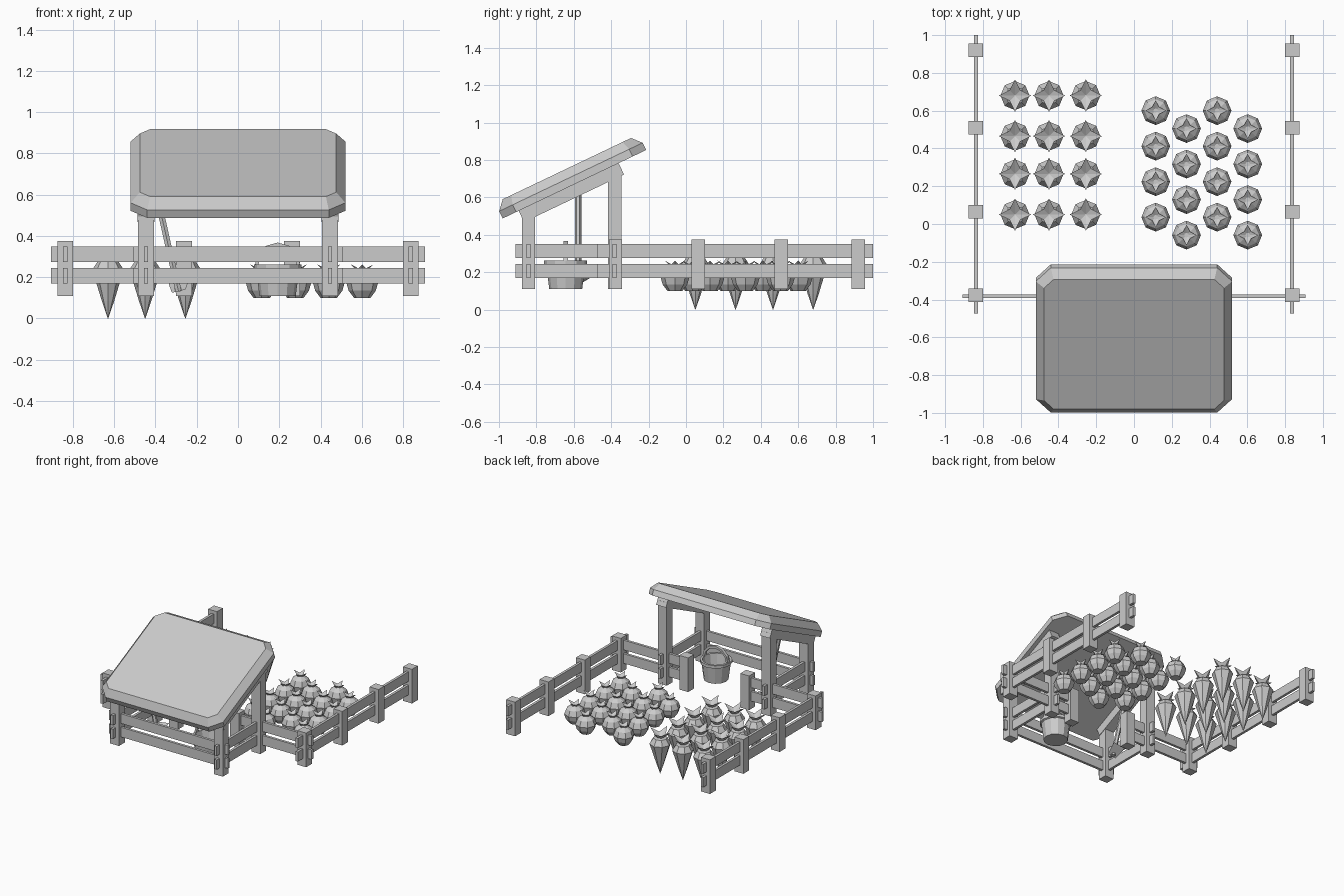
import bpy, bmesh, math
from mathutils import Vector, Matrix

if "Cube" in bpy.data.objects:
    bpy.data.objects.remove(bpy.data.objects["Cube"])


def make(name, verts, faces):
    me = bpy.data.meshes.new(name)
    bm = bmesh.new()
    vs = [bm.verts.new(v) for v in verts]
    for f in faces:
        bm.faces.new([vs[i] for i in f])
    bmesh.ops.recalc_face_normals(bm, faces=bm.faces)
    bm.to_mesh(me)
    bm.free()
    ob = bpy.data.objects.new(name, me)
    bpy.context.collection.objects.link(ob)
    return ob


def box(name, x0, x1, y0, y1, z0, z1):
    v = [(x, y, z) for x in (x0, x1) for y in (y0, y1) for z in (z0, z1)]
    return make(name, v, [(0, 1, 3, 2), (4, 6, 7, 5), (0, 4, 5, 1),
                          (2, 3, 7, 6), (0, 2, 6, 4), (1, 5, 7, 3)])


def loft(name, rings, caps=True):
    n = len(rings[0])
    v = [p for r in rings for p in r]
    f = [(k*n+i, k*n+(i+1) % n, (k+1)*n+(i+1) % n, (k+1)*n+i)
         for k in range(len(rings)-1) for i in range(n)]
    if caps:
        f += [tuple(range(n)), tuple(range((len(rings)-1)*n, len(rings)*n))]
    return make(name, v, f)


def ring(r, z, n=8, c=(0, 0)):
    return [(c[0]+r*math.cos(2*math.pi*i/n), c[1]+r*math.sin(2*math.pi*i/n), z) for i in range(n)]


def star(rt, zt, rv, zv):
    return [(r*math.cos(i*math.pi/4), r*math.sin(i*math.pi/4), z)
            for i, (r, z) in enumerate([(rt, zt), (rv, zv)]*4)]


def post(name, x, y, top=0.375):
    box(name, x-.038, x+.038, y-.036, y+.036, .11, top)


def rails(name, a, b):
    # pair of boards along x or y
    dx, dy = (0, .01) if a[1] == b[1] else (.01, 0)
    for z in (.17, .275):
        box(name, a[0]-dx, b[0]+dx, a[1]-dy, b[1]+dy, z, z+.075)


# Fences and shed frame, both sides
FY, BY = -.842, -.382
for s in (-1, 1):
    for y in (.92, .51, .065, BY + .005):
        post("fence_post", s*.837, y)
    rails("side_fence_rail", (s*.837, -.475), (s*.837, 1.0))
    post("gate_post", s*.262, BY)
    xa, xb = sorted((s*.225, s*.907))
    rails("cross_fence_rail", (xa, BY), (xb, BY))
    post("shed_front_post", s*.446, FY, .54)
    post("shed_back_post", s*.446, BY, .755)
    rails("shed_side_rail", (s*.446, -.912), (s*.446, -.31))
rails("shed_front_rail", (-.51, FY), (.51, FY))

# Roof: octagonal slab with chamfered top edge, tilted about x
tilt = Matrix.Rotation(math.radians(25.5), 4, 'X')


def octagon(hx, hu, c, n):
    pts = [(hx, hu-c), (hx-c, hu), (-hx+c, hu), (-hx, hu-c),
           (-hx, -hu+c), (-hx+c, -hu), (hx-c, -hu), (hx, -hu+c)]
    return [tuple(tilt @ Vector((x, u-.25, n))) for x, u in pts]


loft("roof", [octagon(.52, .425, .08, .862), octagon(.52, .425, .08, .905),
              octagon(.476, .38, .05, .955)])

# Sloping beams under the roof
for s in (-1, 1):
    b = box("roof_beam", s*.446-.042, s*.446+.042, -.58, .012, .795, .87)
    b.data.transform(tilt)

# Carrots
body = [ring(.001, 0), ring(.03, .085), ring(.056, .17), ring(.077, .235), ring(.05, .277), ring(.02, .282)]
for x in (-.63, -.45, -.255):
    for y in (.68, .465, .265, .05):
        loft("carrot", body).location = (x, y, 0)
        loft("carrot_leaves", [ring(.018, .275), star(.086, .335, .04, .305), ring(.004, .285)]).location = (x, y, 0)

# Onions in staggered columns
body = [ring(.04, .1), ring(.066, .135), ring(.076, .17), ring(.06, .21), ring(.022, .235)]
for k, x in enumerate((.115, .278, .44, .602)):
    for j in range(4):
        y = (.6 if k % 2 == 0 else .505) - j*.188
        loft("onion", body).location = (x, y, 0)
        loft("onion_leaves", [ring(.018, .225), star(.055, .262, .026, .243), ring(.004, .23)]).location = (x, y, 0)

# Bucket: open tapered tub with rim and handle
C = (.192, -.643)
loft("bucket", [ring(.088, .11, 12, C), ring(.104, .235, 12, C), ring(.115, .24, 12, C),
                ring(.115, .262, 12, C), ring(.098, .262, 12, C), ring(.078, .125, 12, C)])
arc = [(math.cos(math.pi*i/6), math.sin(math.pi*i/6)) for i in range(7)]
loft("bucket_handle", [[(C[0]+c*r, C[1]+d, .25+q*h) for r, h, d in
                        ((.112, .118, -.012), (.112, .118, .012), (.096, .1, .012), (.096, .1, -.012))]
                       for c, q in arc])

# Leaning hoe
top, low = Vector((-.4, -.577, .63)), Vector((-.288, -.577, .13))
q = (low-top).to_track_quat('Z', 'Y')
stick = loft("hoe_handle", [ring(.017, 0, 6), ring(.017, (low-top).length, 6)])
stick.matrix_world = Matrix.Translation(top) @ q.to_matrix().to_4x4()
loft("hoe_blade", [[(-.32, -.59, .125), (-.255, -.59, .14), (-.255, -.57, .15), (-.32, -.57, .135)],
                   [(-.335, -.52, .165), (-.24, -.52, .18), (-.24, -.505, .19), (-.335, -.505, .175)]])
